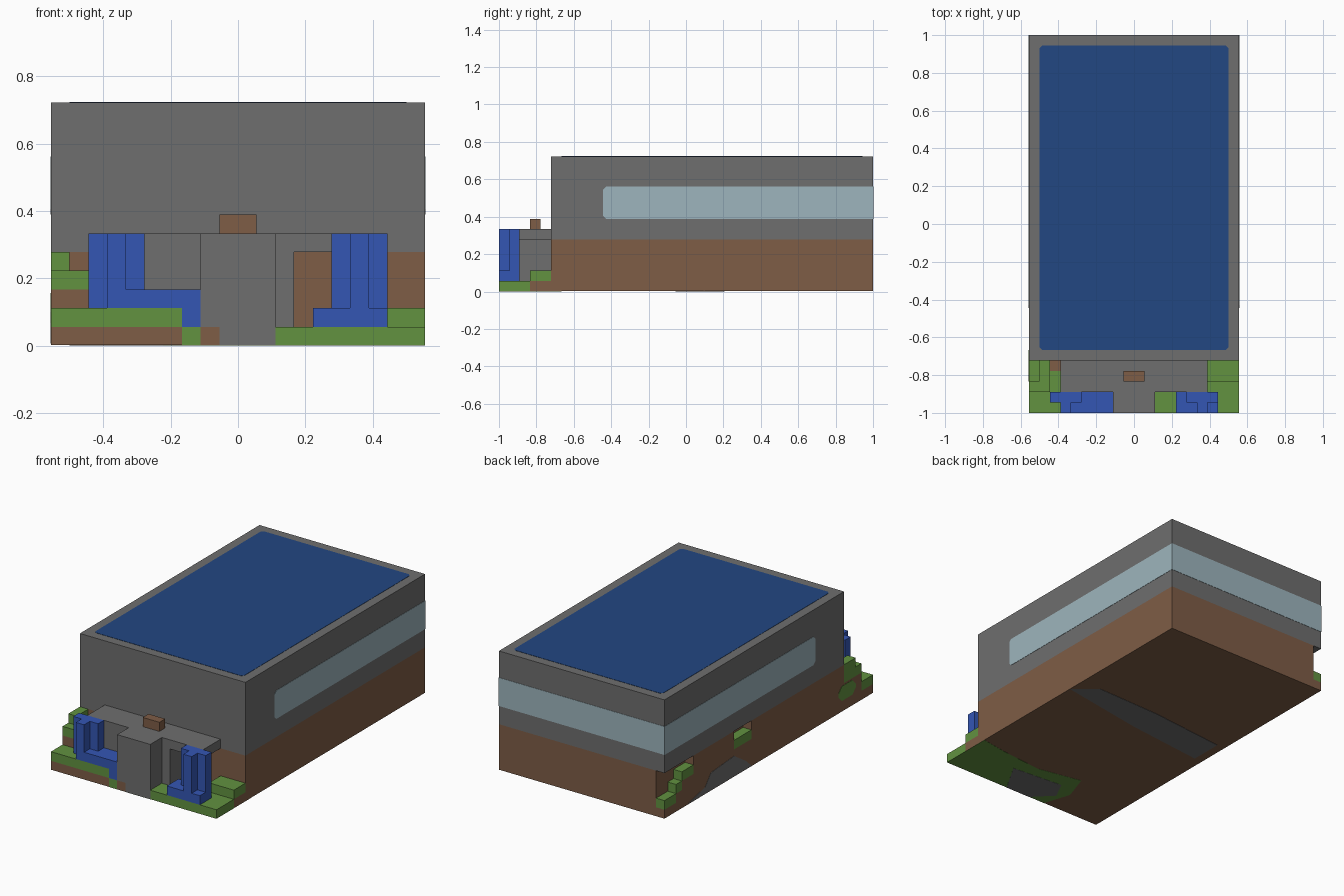
import bpy, bmesh
from mathutils import Vector

if "Cube" in bpy.data.objects:
    bpy.data.objects.remove(bpy.data.objects["Cube"])

U = 1 / 18      # one building block
T = 0.03        # thickness of painted plates, in blocks


def material(name, rgb):
    lin = [(c / 255 / 12.92) if c < 11 else ((c / 255 + 0.055) / 1.055) ** 2.4 for c in rgb]
    m = bpy.data.materials.new(name)
    m.use_nodes = True
    m.diffuse_color = (*lin, 1)
    m.node_tree.nodes["Principled BSDF"].inputs["Base Color"].default_value = (*lin, 1)
    return m


STONE = material("stone grey", (110, 110, 110))
EARTH = material("earth brown", (126, 93, 70))
GRASS = material("grass green", (98, 146, 64))
BLUE = material("bright blue", (52, 86, 180))
ROOF = material("deep roof blue", (34, 71, 130))
GLASS = material("pale glass", (157, 181, 189))


def finish(name, bm, mat):
    bmesh.ops.recalc_face_normals(bm, faces=bm.faces)
    mesh = bpy.data.meshes.new(name)
    bm.to_mesh(mesh)
    bm.free()
    mesh.materials.append(mat)
    obj = bpy.data.objects.new(name, mesh)
    bpy.context.collection.objects.link(obj)
    return obj


def block(name, mat, x, y, z):
    """Box given by its block ranges on each axis."""
    bm = bmesh.new()
    bmesh.ops.create_cube(bm, size=1)
    for v in bm.verts:
        v.co = Vector([(r[0] if c < 0 else r[1]) * U for c, r in zip(v.co, (x, y, z))])
    return finish(name, bm, mat)


def plate(name, mat, outline, axis, at, thick):
    """Thin plate: outline in the two remaining axes, pushed out along axis."""
    bm = bmesh.new()
    verts = []
    for a, b in outline:
        p = [a, b]
        p.insert(axis, at)
        verts.append(bm.verts.new(Vector(p) * U))
    face = bm.faces.new(verts)
    top = bmesh.ops.extrude_face_region(bm, geom=[face])
    push = Vector((0, 0, 0))
    push[axis] = thick * U
    bmesh.ops.translate(bm, vec=push, verts=[g for g in top["geom"] if isinstance(g, bmesh.types.BMVert)])
    return finish(name, bm, mat)


def cut_corners(a0, a1, b0, b1, c, only_start=False):
    start = [(a0 + c, b1), (a0, b1 - c), (a0, b0 + c), (a0 + c, b0)]
    end = [(a1, b0), (a1, b1)] if only_start else [(a1 - c, b0), (a1, b0 + c), (a1, b1 - c), (a1 - c, b1)]
    return start + end


# Main hall: stone upper storey, earth base
block("hall_upper", STONE, (-10, 10), (-13, 18), (5, 13))
block("hall_base", EARTH, (-9, 10), (-13, 18), (T, 5))
plate("roof_panel", ROOF, cut_corners(-9, 9, -12, 17, 0.25), 2, 13, T)

# Right edge of the base, with its stepped hollows
for i, (y0, y1, top, grassy) in enumerate([
        (-13, 3, 5, False), (3, 6, 4, True), (6, 13, 5, False),
        (13, 15, 4, True), (15, 16, 3, True), (16, 18, 2, True)]):
    earth_top = top - 1 if grassy else top
    block(f"base_edge_{i}", EARTH, (-10, -9), (y0, y1), (T, earth_top))
    if grassy:
        block(f"edge_grass_{i}", GRASS, (-10, -9), (y0, y1), (earth_top, top))

# Window band round both sides and the back
band = cut_corners(-8, 18, 7, 10.1, 0.3, only_start=True)
plate("window_left", GLASS, band, 0, 10, T)
plate("window_right", GLASS, band, 0, -10, -T)
block("window_back", GLASS, (-10, 10), (18, 18 + T), (7, 10.1))

# Entrance building
block("porch_centre", STONE, (-2, 2), (-18, -13), (1, 6))
block("porch_right_wall", STONE, (-7, -2), (-16, -13), (1, 6))
block("porch_left_post", STONE, (2, 3), (-16, -13), (1, 6))
block("porch_left_roof", STONE, (3, 7), (-16, -13), (5, 6))
block("chimney", EARTH, (-1, 1), (-15, -14), (6, 7))

# Front ground layer
for name, mat, x, y in [
        ("ground_right", EARTH, (-10, -3), (-18, -13)),
        ("ground_gap", GRASS, (-3, -2), (-18, -13)),
        ("ground_path_edge", EARTH, (-2, -1), (-18, -13)),
        ("ground_step", STONE, (-1, 2), (-18, -13)),
        ("ground_left", GRASS, (2, 7), (-18, -13)),
        ("ground_left_outer", GRASS, (7, 10), (-18, -15)),
        ("ground_left_back", EARTH, (7, 10), (-15, -13))]:
    block(name, mat, x, y, (T, 1))

# Grass terraces
block("terrace_left", GRASS, (7, 10), (-15, -13), (1, 2))
block("terrace_right_front", GRASS, (-10, -3), (-18, -16), (1, 2))
block("terrace_right_soil", EARTH, (-10, -8), (-16, -13), (1, 3))
block("terrace_right_inner", GRASS, (-8, -7), (-16, -13), (1, 3))
block("terrace_right_middle", GRASS, (-10, -8), (-16, -13), (3, 4))
block("terrace_right_top", GRASS, (-10, -9), (-15, -13), (4, 5))
block("bare_earth", EARTH, (-8, -7), (-14, -13), (3, 3 + T))

# Blue pillars with a T-shaped section, on low feet
for side, x0, z0 in (("right", -8, 2), ("left", 5, 1)):
    block(f"pillar_{side}_back", BLUE, (x0, x0 + 3), (-17, -16), (z0, 6))
    block(f"pillar_{side}_rib", BLUE, (x0 + 1, x0 + 2), (-18, -17), (z0, 6))
block("pillar_foot_left", BLUE, (4, 8), (-18, -16), (1, 2))
block("pillar_foot_right", BLUE, (-7, -2), (-18, -16), (2, 3))
block("pillar_foot_drop", BLUE, (-3, -2), (-18, -16), (1, 2))

# Patches on the right flank
plate("flank_stone", STONE, [(14, 0.1), (11, 0.8), (10, 2), (6, 2.3), (4, 1), (3, 0.1)], 0, -10, -T)
plate("flank_grass", GRASS, cut_corners(-15, -12, 1.2, 2.8, 0.6), 0, -10, -T)

# Patches on the underside
plate("under_grass", GRASS, [(10, -18), (10, -12), (7, -12.5), (2, -13), (-3, -12), (-4, -15), (-3, -18)], 2, T / 2, T / 2)
plate("under_step", STONE, [(2, -18), (4, -14.5), (-2, -14), (-3, -16), (-1, -18)], 2, 0, T / 2)
plate("under_stone", STONE, [(10, 1.7), (7.6, 3.7), (0, 3.5), (-9, 2.6), (-9, -1), (0, 0)], 2, 0, T)
